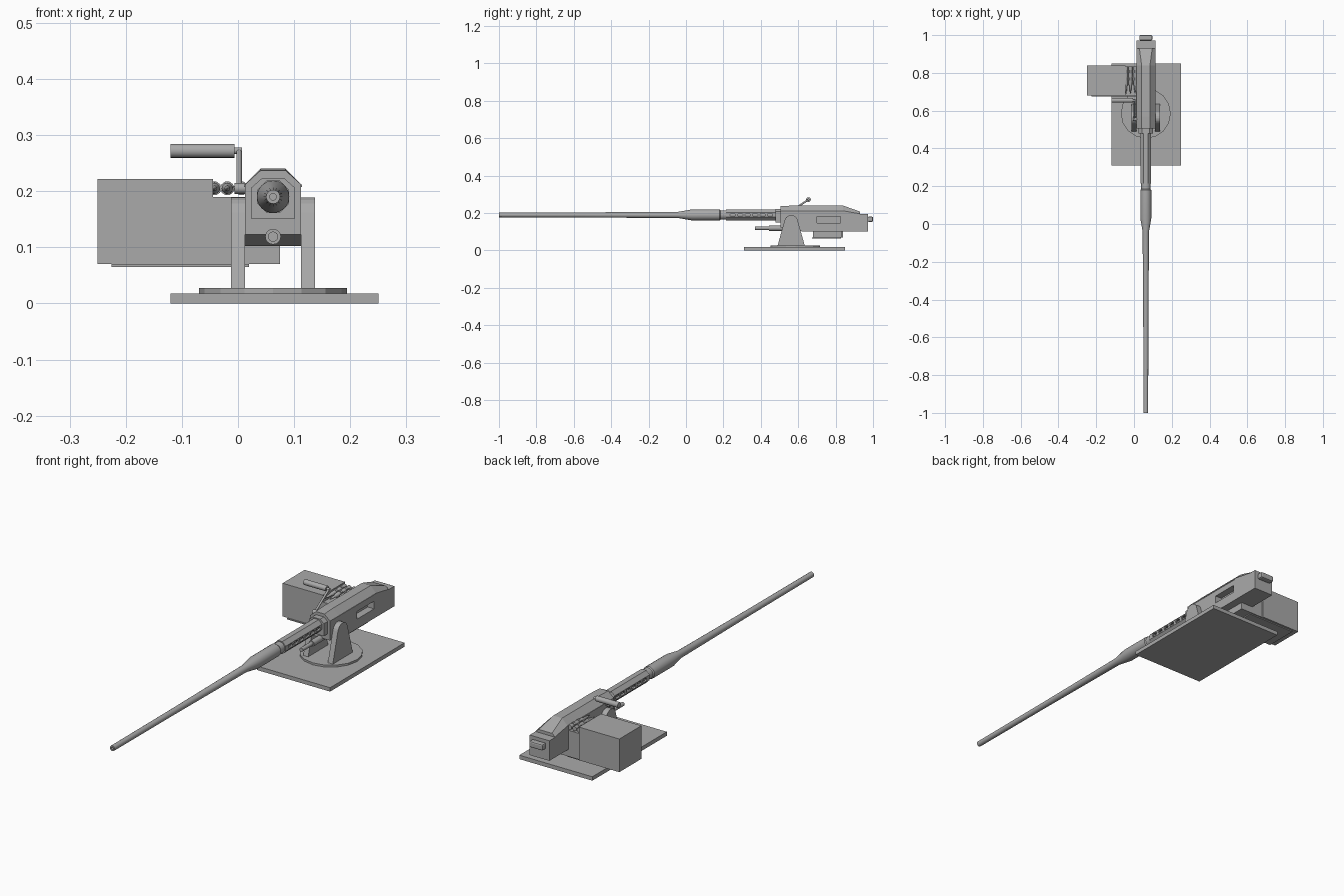
import bpy, bmesh, math
from mathutils import Vector

if "Cube" in bpy.data.objects:
    bpy.data.objects.remove(bpy.data.objects["Cube"], do_unlink=True)

GUN_X, GUN_Z = 0.0625, 0.19

metal = bpy.data.materials.new("gun metal grey")
metal.use_nodes = True
metal.diffuse_color = (0.4, 0.4, 0.4, 1)
metal.node_tree.nodes["Principled BSDF"].inputs["Base Color"].default_value = (0.4, 0.4, 0.4, 1)


def finish(name, bm, smooth=False):
    bmesh.ops.recalc_face_normals(bm, faces=bm.faces)
    mesh = bpy.data.meshes.new(name)
    bm.to_mesh(mesh)
    bm.free()
    mesh.materials.append(metal)
    ob = bpy.data.objects.new(name, mesh)
    bpy.context.collection.objects.link(ob)
    if smooth:
        bpy.ops.object.select_all(action="DESELECT")
        ob.select_set(True)
        bpy.context.view_layer.objects.active = ob
        bpy.ops.object.shade_smooth_by_angle(angle=math.radians(35))
    return ob


def loft(name, rings, smooth=False):
    """Skin a list of equal-length point rings and cap both ends."""
    bm = bmesh.new()
    rows = [[bm.verts.new(p) for p in ring] for ring in rings]
    n = len(rows[0])
    for a, b in zip(rows, rows[1:]):
        for i in range(n):
            j = (i + 1) % n
            bm.faces.new((a[i], a[j], b[j], b[i]))
    bm.faces.new(rows[0])
    bm.faces.new(rows[-1])
    return finish(name, bm, smooth)


def box(name, x0, x1, y0, y1, z0, z1):
    return loft(name, [[(x0, y0, z), (x1, y0, z), (x1, y1, z), (x0, y1, z)] for z in (z0, z1)])


def lathe(name, origin, axis, profile, sides=16, smooth=True, turn=0.0):
    """Turn a (distance, radius) profile around an axis."""
    origin, axis = Vector(origin), Vector(axis).normalized()
    u = axis.cross(Vector((0, 0, 1)))
    u = u.normalized() if u.length > 0.01 else Vector((1, 0, 0))
    v = axis.cross(u)
    rings = []
    for d, r in profile:
        angles = [2 * math.pi * (i + turn) / sides for i in range(sides)]
        rings.append([origin + axis * d + (u * math.cos(a) + v * math.sin(a)) * r for a in angles])
    return loft(name, rings, smooth)


def rod(name, a, b, radius, sides=12):
    a, b = Vector(a), Vector(b)
    return lathe(name, a, b - a, [(0, radius), ((b - a).length, radius)], sides)


def cut(target, cutter):
    cutter.hide_render = True
    cutter.hide_viewport = True
    mod = target.modifiers.new("cut", "BOOLEAN")
    mod.operation = "DIFFERENCE"
    mod.object = cutter
    mod.solver = "EXACT"


# Base plate and turntable
box("base_plate", -0.12, 0.25, 0.31, 0.85, 0, 0.018)
lathe("turntable", (GUN_X, 0.585, 0.018), (0, 0, 1), [(0, 0.132), (0.009, 0.132)], 16, False)

# Side brackets with rounded tops
for side, x0 in (("right", -0.0125), ("left", 0.1125)):
    outline = [(0.49, 0.026), (0.635, 0.026)]
    for i in range(11):
        a = math.radians(15 + 15 * i)
        outline.append((0.562 + 0.036 * math.cos(a), 0.153 + 0.036 * math.sin(a)))
    loft(side + "_bracket", [[(x, y, z) for y, z in outline] for x in (x0, x0 + 0.025)])

# Receiver with a chamfered cover and sloping rear
sections = [(0.505, 0.123, 0.212, 0.237, 0.022), (0.57, 0.123, 0.212, 0.24, 0.022),
            (0.62, 0.102, 0.212, 0.24, 0.022), (0.84, 0.102, 0.212, 0.24, 0.022),
            (0.93, 0.102, 0.196, 0.208, 0.034)]
rings = []
for y, low, shoulder, top, half in sections:
    pts = [(-0.05, low), (0.05, low), (0.05, shoulder), (half, top), (-half, top), (-0.05, shoulder)]
    rings.append([(GUN_X + x, y, z) for x, z in pts])
receiver = loft("receiver", rings)
cut(receiver, box("port_cutter", 0.08, 0.13, 0.70, 0.825, 0.146, 0.181))
box("back_plate", 0.0125, 0.1125, 0.93, 0.972, 0.102, 0.194)
box("cover_seam", 0.0105, 0.1145, 0.53, 0.83, 0.207, 0.212)
grip = box("rear_grip", 0.028, 0.097, 0.972, 1.0, 0.153, 0.181)
bevel = grip.modifiers.new("bevel", "BEVEL")
bevel.width = 0.006
bevel.segments = 2

# Front collar of the receiver
collar = [(-0.038, -0.04), (0.038, -0.04), (0.038, 0.017), (0.02, 0.033), (-0.02, 0.033), (-0.038, 0.017)]
loft("front_collar", [[(GUN_X + x, y, GUN_Z + z) for x, z in collar] for y in (0.478, 0.506)])

# Barrel and its slotted jacket
lathe("barrel", (GUN_X, -1, GUN_Z), (0, 1, 0),
      [(0.02, 0.006), (0, 0.006), (0, 0.0125), (0.45, 0.0135), (0.96, 0.017), (1.03, 0.029),
       (1.18, 0.029), (1.185, 0.025), (1.215, 0.025), (1.22, 0.017), (1.5, 0.017)], 16)
jacket = lathe("barrel_jacket", (GUN_X, 0.215, GUN_Z), (0, 1, 0),
               [(0, 0.031), (0.27, 0.031)], 8, False, 0.5)
cut(jacket, rod("jacket_bore", (GUN_X, 0.225, GUN_Z), (GUN_X, 0.475, GUN_Z), 0.023))

# Rows of round-ended cooling slots
for i in range(6):
    y = 0.25 + i * 0.04
    outline = []
    for k in range(12):
        a = 2 * math.pi * (k + 0.5) / 12
        shift = 0.006 if math.cos(a) > 0 else -0.006
        outline.append((y + shift + 0.008 * math.cos(a), GUN_Z + 0.008 * math.sin(a)))
    cut(jacket, loft("slot_cutter", [[(x, p, z) for p, z in outline] for x in (0.0, 0.125)]))

# Recoil tube under the barrel
lathe("recoil_tube", (GUN_X, 0.368, 0.119), (0, 1, 0),
      [(0, 0.009), (0.075, 0.009), (0.075, 0.014), (0.21, 0.014)], 16)

# Ammunition box, feed side and carrying tray
box("ammo_box", -0.25, -0.045, 0.68, 0.84, 0.07, 0.222)
box("feed_chute", -0.045, 0.0125, 0.68, 0.835, 0.07, 0.19)
box("ammo_tray", -0.225, 0.02, 0.675, 0.83, 0.065, 0.07)
box("tray_support", 0.0125, 0.075, 0.68, 0.835, 0.07, 0.104)

# Belt of cartridges with link bands
for i, x in enumerate((-0.042, -0.019, 0.006)):
    lathe(f"cartridge_{i + 1}", (x, 0.69, 0.205), (0, 1, 0),
          [(0, 0.001), (0.02, 0.005), (0.04, 0.006), (0.05, 0.010), (0.145, 0.011)], 12)
    for y in (0.76, 0.80):
        lathe(f"belt_link_{i + 1}", (x, y, 0.205), (0, 1, 0), [(0, 0.0125), (0.015, 0.0125)], 10)
rod("belt_pin", (-0.05, 0.775, 0.205), (0.02, 0.775, 0.205), 0.004)

# Cocking lever and handle
rod("lever_pivot", (-0.006, 0.555, 0.205), (0.02, 0.555, 0.205), 0.010)
rod("lever_arm", (0.002, 0.555, 0.205), (0.002, 0.655, 0.272), 0.005)
rod("lever_end", (-0.012, 0.655, 0.272), (0.007, 0.655, 0.272), 0.006)
rod("lever_handle", (-0.12, 0.655, 0.272), (-0.006, 0.655, 0.272), 0.0125, 16)
